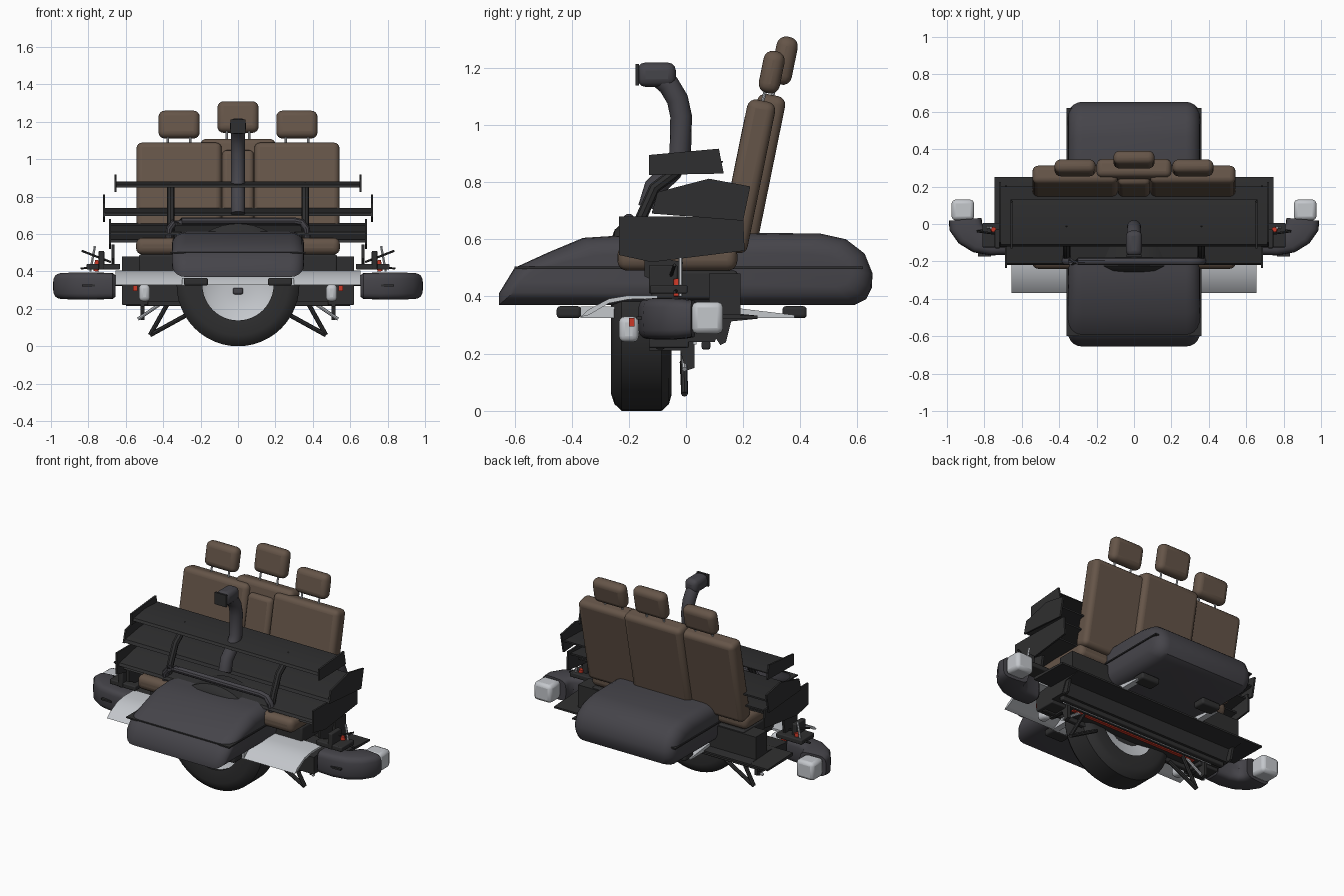
import bpy, bmesh, math
from mathutils import Vector, Matrix

if "Cube" in bpy.data.objects:
    bpy.data.objects.remove(bpy.data.objects["Cube"])


def mat(name, r, g, b):
    m = bpy.data.materials.new(name)
    m.diffuse_color = (r, g, b, 1)
    m.use_nodes = True
    m.node_tree.nodes["Principled BSDF"].inputs["Base Color"].default_value = m.diffuse_color
    return m


BODY = mat("charcoal", .06, .058, .068)
BLACK = mat("black", .028, .028, .029)
BROWN = mat("brown_leather", .13, .09, .065)
LIGHT = mat("light_grey", .55, .57, .6)
RED = mat("red", .6, .04, .02)


def finish(bm, name, m, bevel=0, seg=3):
    bmesh.ops.recalc_face_normals(bm, faces=bm.faces)
    me = bpy.data.meshes.new(name)
    bm.to_mesh(me)
    bm.free()
    o = bpy.data.objects.new(name, me)
    bpy.context.collection.objects.link(o)
    me.materials.append(m)
    if bevel:
        b = o.modifiers.new("bevel", 'BEVEL')
        b.width, b.segments, b.limit_method = bevel, seg, 'ANGLE'
    bpy.ops.object.select_all(action='DESELECT')
    bpy.context.view_layer.objects.active = o
    o.select_set(True)
    bpy.ops.object.shade_smooth_by_angle(angle=math.radians(35))
    return o


def box(name, c, s, m, bevel=0, rx=0, seg=3):
    bm = bmesh.new()
    bmesh.ops.create_cube(bm, size=1, matrix=Matrix.Diagonal((*s, 1)))
    o = finish(bm, name, m, bevel, seg)
    o.location = c
    o.rotation_euler.x = math.radians(rx)
    return o


def loft(name, rings, m, closed=False, bevel=0):
    """Skin a list of point rings; cap the ends unless closed."""
    bm = bmesh.new()
    vs = [[bm.verts.new(p) for p in r] for r in rings]
    n = len(vs[0])
    pairs = list(zip(vs, vs[1:])) + ([(vs[-1], vs[0])] if closed else [])
    for a, b in pairs:
        for i in range(n):
            bm.faces.new((a[i], a[(i + 1) % n], b[(i + 1) % n], b[i]))
    if not closed:
        bm.faces.new(vs[0])
        bm.faces.new(vs[-1])
    return finish(bm, name, m, bevel)


def side_profile(name, pts, x0, x1, m, bevel=0):
    return loft(name, [[(x, y, z) for y, z in pts] for x in (x0, x1)], m, bevel=bevel)


def lathe_y(name, prof, cz, m, n=48):
    rings = []
    for i in range(n):
        a = 2 * math.pi * i / n
        rings.append([(r * math.cos(a), y, cz + r * math.sin(a)) for r, y in prof])
    return loft(name, rings, m, closed=True)


def tube(name, pts, r, m, n=12, sx=1):
    pts = [Vector(p) for p in pts]
    rings = []
    for i, p in enumerate(pts):
        d = (pts[min(i + 1, len(pts) - 1)] - pts[max(i - 1, 0)]).normalized()
        u = d.cross(Vector((1, 0, 0)))
        if u.length < .3:
            u = d.cross(Vector((0, 0, 1)))
        u.normalize()
        v = d.cross(u)
        rings.append([p + u * r * math.cos(2 * math.pi * k / n)
                      + v * r * sx * math.sin(2 * math.pi * k / n) for k in range(n)])
    return loft(name, rings, m)


# wheel, axle running front to back
lathe_y("tyre", [(.19, -.055), (.27, -.05), (.305, -.06), (.328, -.085), (.328, -.225),
                 (.305, -.25), (.27, -.262), (.19, -.255)], .328, BLACK)
lathe_y("rim", [(.002, -.215), (.06, -.215), (.17, -.225), (.2, -.25), (.2, -.06), (.002, -.1)], .328, LIGHT)
box("hub_badge_blank", (0, -.22, .295), (.055, .03, .035), BODY, .01)

# cargo box: side profile with rounded flanks
prof = [(-.655, .37), (-.655, .41), (-.6, .5), (-.48, .555), (-.36, .605), (-.25, .612), (.3, .622),
        (.47, .62), (.56, .6), (.625, .55), (.653, .48), (.65, .43), (.63, .39), (.59, .37)]
rings = []
for s in (-1, 1):
    for k in range(6):
        a = math.radians(90 - 18 * k if s < 0 else 18 * k)
        d = .075 * (1 - math.cos(a))
        x = s * (.278 + .075 * math.sin(a))
        rings.append([(x, y * (1 - d / .655), .49 + (z - .49) * (1 - d / .14)) for y, z in prof])
loft("cargo_box", rings, BODY)
box("cargo_box_seam_lip", (0, .01, .5), (.72, 1.22, .008), BLACK)
for s in (-1, 1):
    for y in (-.41, .38):
        box("cargo_box_foot", (s * .225, y, .345), (.13, .085, .042), BLACK, .012)
    side_profile("roof_rail", [(-.37, .325), (.38, .325), (.38, .335), (.13, .365), (-.37, .365)],
                 s * .26, s * .3, LIGHT)

# rear bench seat
box("seat_cushion", (0, -.03, .535), (1.09, .42, .09), BROWN, .035, seg=4)
for x, w, dy, dz in ((-.315, .455, 0, 0), (.315, .455, 0, 0), (0, .4, .035, .02)):
    box("seat_back", (x, .215 + dy, .82 + dz), (w, .1, .54), BROWN, .03, -11.5, 4)
    box("headrest", (x, .3 + dy * 1.25, 1.185 + dz * 2), (.22, .075, .15 + dz), BROWN, .033, -11.5, 4)
    for s in (-1, 1):
        tube("headrest_post", [(x + s * .06, .26 + dy, 1.05 + dz), (x + s * .06, .285 + dy, 1.15 + dz)], .006, LIGHT, 8)
box("seat_centre_pad", (0, .2, .8), (.17, .08, .5), BROWN, .025, -11.5)

# intake snorkel
tube("snorkel_tube", [(0, -.13, .71), (0, -.11, .78), (0, -.05, .84), (0, -.02, .9), (0, -.017, 1.03), (0, -.03, 1.09),
                      (0, -.06, 1.14), (0, -.1, 1.175)], .038, BODY, 16)
box("snorkel_head", (0, -.103, 1.176), (.085, .135, .085), BODY, .028)
box("snorkel_grille", (0, -.17, 1.176), (.08, .012, .075), BLACK)

# three stacked wings with end plates
wings = [
    ("top", .655, [(-.12, .848), (-.11, .862), (0, .88), (.13, .874), (.13, .868), (0, .862)],
     [(-.13, .895), (.115, .917), (.132, .83), (-.13, .825)]),
    ("middle", .715, [(-.12, .695), (-.11, .712), (.03, .735), (.2, .74), (.2, .73), (.03, .715)],
     [(-.1, .765), (.08, .812), (.225, .785), (.2, .665), (-.12, .69)]),
    ("lower", .685, [(-.22, .595), (-.21, .61), (-.05, .645), (.18, .66), (.18, .65), (-.05, .62)],
     [(-.235, .68), (-.06, .68), (.2, .675), (.205, .56), (-.12, .52), (-.235, .545)]),
]
for name, w, foil, plate in wings:
    side_profile(name + "_wing", foil, -w, w, BLACK)
    for s in (-1, 1):
        side_profile(name + "_wing_end_plate", plate, s * (w - .005), s * (w + .006), BLACK)
side_profile("lower_wing_flap", [(-.17, .555), (-.16, .57), (.1, .6), (.1, .59)], -.68, .68, BLACK)
for s in (-1, 1):
    tube("wing_strut", [(s * .36, -.19, .58), (s * .36, -.155, .68), (s * .36, -.11, .78), (s * .36, -.05, .825),
                        (s * .36, 0, .865)], .02, BLACK, 8)

# push bar
tube("push_bar", [(-.37, -.19, .57), (-.365, -.2, .63), (-.34, -.2, .662), (-.3, -.2, .67), (.3, -.2, .67),
                  (.34, -.2, .662), (.365, -.2, .63), (.37, -.19, .57)], .02, BODY, 10)

# light grey front apron
side_profile("front_apron", [(-.37, .328), (-.34, .355), (-.27, .392), (-.2, .404), (-.1, .404), (-.1, .392),
                             (-.2, .39), (-.27, .376), (-.34, .335)], -.655, .655, LIGHT)

# chassis beam and undertray
box("chassis_beam", (0, .03, .44), (1.06, .3, .1), BLACK, .01)
side_profile("rear_valance", [(.08, .31), (.19, .33), (.19, .48), (.08, .48)], -.62, .62, BLACK)
side_profile("undertray", [(-.13, .24), (.1, .24), (.13, .31), (.25, .322), (.25, .333), (.08, .35), (-.13, .33)],
             -.62, .62, BLACK)
side_profile("undertray_shelf", [(0, .325), (.25, .322), (.25, .333), (0, .345)], -.745, .745, BLACK)
for y in (-.09, .07):
    box("undertray_rail", (0, y, .23), (1.2, .03, .03), BLACK, .006)
box("undertray_strip", (0, -.01, .238), (.9, .02, .01), RED)
box("undertray_pipe", (0, .03, .238), (1.1, .012, .012), LIGHT)

for s in (-1, 1):
    # wrap-around bumper corner
    rings = []
    for x, y, ang, w, h in ((.655, -.105, 0, .09, .115), (.67, -.105, 0, .12, .138), (.76, -.103, 4, .13, .145),
                            (.83, -.085, 25, .145, .145), (.875, -.05, 50, .165, .145),
                            (.9, -.01, 75, .18, .142), (.902, .025, 85, .175, .13)):
        a = math.radians(ang)
        ring = []
        for k in range(20):
            t = 2 * math.pi * k / 20
            c, q = math.cos(t), math.sin(t)
            u = math.copysign(abs(c) ** .5, c) * w / 2
            v = math.copysign(abs(q) ** .5, q) * h / 2
            ring.append((s * (x + u * math.sin(a)), y - u * math.cos(a), .322 + v))
        rings.append(ring)
    loft("bumper_corner", rings, BODY)
    box("bumper_tip", (s * .915, .075, .325), (.12, .11, .112), LIGHT, .02, seg=2)
    box("bumper_slot", (s * .8, -.163, .325), (.07, .02, .01), BLACK)
    # lamps under the apron
    box("fog_lamp", (s * .5, -.2, .285), (.06, .07, .09), LIGHT, .022)
    box("fog_lamp_marker", (s * .55, -.19, .31), (.025, .02, .03), RED)
    # side bracket with levers
    side_profile("side_bracket", [(-.145, .545), (-.01, .52), (-.03, .42), (-.145, .47)], s * .66, s * .675, BLACK)
    box("bracket_arm", (s * .72, -.06, .425), (.18, .13, .03), BLACK, .006)
    box("bracket_post", (s * .73, -.08, .46), (.03, .1, .1), BLACK, .006)
    tube("marker_lamp", [(s * .76, -.03, .4), (s * .75, -.03, .46)], .014, RED)
    tube("lever", [(s * .68, -.06, .45), (s * .835, -.04, .51)], .006, BLACK, 6)
    tube("short_lever", [(s * .72, -.02, .43), (s * .84, -.04, .415)], .006, BLACK, 6)
    tube("pin", [(s * .79, -.02, .4), (s * .765, -.02, .535)], .007, LIGHT, 6)
    # lower stays
    tube("long_stay", [(s * .33, -.01, .31), (s * .47, -.005, .06)], .012, BLACK, 8)
    tube("flat_stay", [(s * .27, -.01, .17), (s * .47, -.005, .06)], .012, BLACK, 8)
    tube("light_stay", [(s * .38, -.01, .25), (s * .535, -.005, .145)], .009, LIGHT, 8)
    side_profile("side_fin", [(-.13, .25), (.03, .25), (.03, .15), (0, .14), (-.02, .21), (-.13, .21)],
                 s * .5, s * .52, BLACK)
    box("undertray_fin", (s * .55, -.06, .235), (.14, .14, .03), BLACK, .006)
    side_profile("end_fin", [(.06, .32), (.16, .32), (.14, .24), (.12, .23)], s * .6, s * .615, BLACK)
